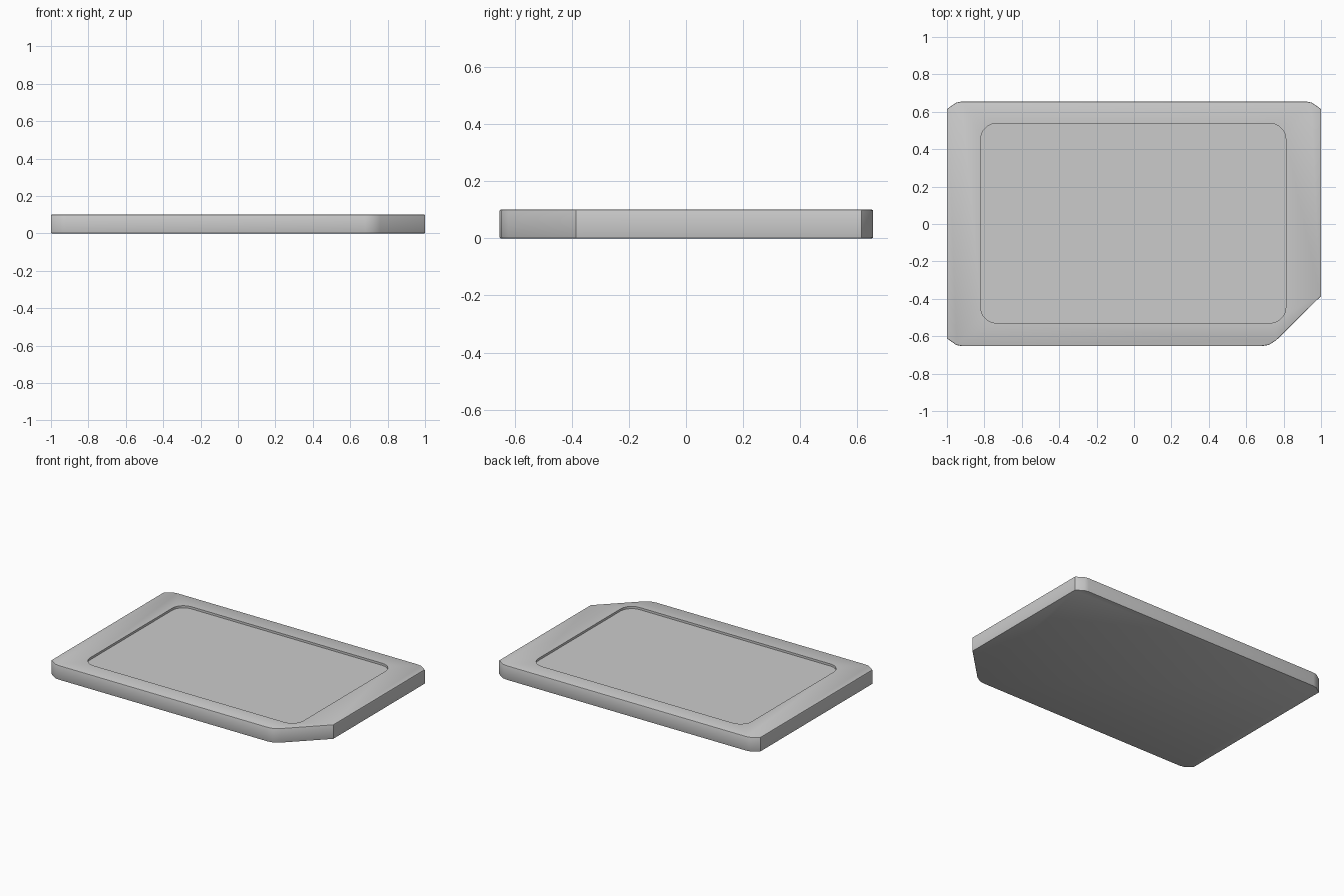
import bpy, bmesh, math

if "Cube" in bpy.data.objects:
    bpy.data.objects.remove(bpy.data.objects["Cube"])


def prism(name, pts, z0, z1):
    """Extrude a counter-clockwise outline from z0 to z1."""
    bm = bmesh.new()
    face = bm.faces.new([bm.verts.new((x, y, z0)) for x, y in pts])
    ext = bmesh.ops.extrude_face_region(bm, geom=[face])
    for v in ext["geom"]:
        if isinstance(v, bmesh.types.BMVert):
            v.co.z = z1
    bmesh.ops.recalc_face_normals(bm, faces=bm.faces)
    mesh = bpy.data.meshes.new(name)
    bm.to_mesh(mesh)
    bm.free()
    ob = bpy.data.objects.new(name, mesh)
    bpy.context.collection.objects.link(ob)
    return ob


def rounded_rect(x0, x1, y0, y1, r, steps=5):
    pts = []
    corners = [(x1 - r, y1 - r), (x0 + r, y1 - r), (x0 + r, y0 + r), (x1 - r, y0 + r)]
    for i, (cx, cy) in enumerate(corners):
        for s in range(steps + 1):
            a = math.pi / 2 * (i + s / steps)
            pts.append((cx + r * math.cos(a), cy + r * math.sin(a)))
    return pts


# card body with three small corners and one large cut corner
outline = [(-1, -0.612), (-0.95, -0.647), (-0.92, -0.653),
           (0.68, -0.653), (0.72, -0.647), (0.76, -0.622), (1, -0.385),
           (1, 0.615), (0.95, 0.649), (0.92, 0.655),
           (-0.92, 0.655), (-0.95, 0.649), (-1, 0.615)]
body = prism("card_body", outline, 0, 0.1)
bevel = body.modifiers.new("edge_softening", "BEVEL")
bevel.width = 0.005
bevel.segments = 2
bevel.limit_method = 'ANGLE'
bevel.angle_limit = math.radians(60)

# shallow label recess in the top
cutter = prism("recess_cutter", rounded_rect(-0.82, 0.812, -0.53, 0.538, 0.085), 0.085, 0.2)
cut = body.modifiers.new("label_recess", "BOOLEAN")
cut.operation = 'DIFFERENCE'
cut.solver = 'EXACT'
cut.object = cutter

# bake the cut and drop the helper
bpy.context.view_layer.objects.active = body
body.select_set(True)
for m in ("edge_softening", "label_recess"):
    bpy.ops.object.modifier_apply(modifier=m)
bpy.data.objects.remove(cutter)
bpy.ops.object.select_all(action='DESELECT')
body.select_set(True)
bpy.ops.object.shade_smooth_by_angle(angle=math.radians(30))
